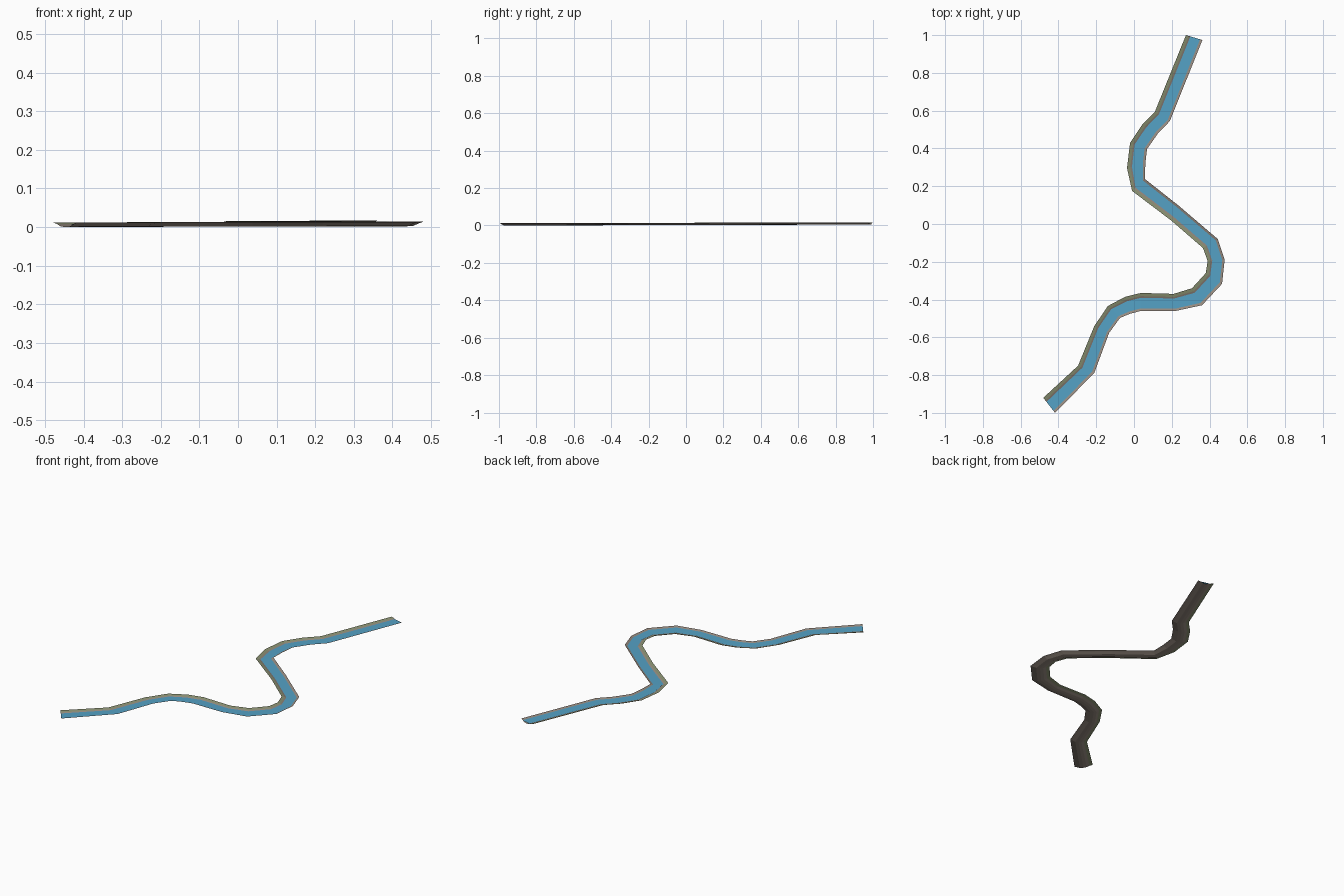
import bpy, bmesh

if "Cube" in bpy.data.objects:
    bpy.data.objects.remove(bpy.data.objects["Cube"])

# Left and right rims of the river, from the far end to the near end
LEFT = [(.275, 1), (.11, .593), (.042, .524), (-.021, .429), (-.037, .296), (-.01, .175),
        (.2, .016), (.365, -.127), (.39, -.196), (.38, -.26), (.307, -.34), (.21, -.37),
        (.037, -.365), (-.048, -.386), (-.138, -.434), (-.21, -.54), (-.296, -.75), (-.48, -.92)]
RIGHT = [(.362, .974), (.19, .545), (.127, .48), (.069, .397), (.06, .32), (.058, .238),
         (.233, .1), (.444, -.08), (.48, -.19), (.466, -.317), (.36, -.43), (.222, -.46),
         (.037, -.46), (-.02, -.475), (-.074, -.497), (-.132, -.577), (-.21, -.788), (-.418, -1)]


def material(name, color):
    m = bpy.data.materials.new(name)
    m.diffuse_color = (*color, 1)
    m.use_nodes = True
    m.node_tree.nodes["Principled BSDF"].inputs["Base Color"].default_value = m.diffuse_color
    return m


GRASS = material("olive grass", (.26, .29, .17))
EARTH = material("grey brown earth", (.30, .25, .21))
WATER = material("river blue", (.09, .36, .56))


def ribbon(name, profile, mats):
    """Sweep a profile of (fraction across, height) down the river."""
    bm = bmesh.new()
    rows = []
    for (ax, ay), (bx, by) in zip(LEFT, RIGHT):
        rise = .005 * ((ay + by) / 2 + .955) / 1.94
        rows.append([bm.verts.new((ax + (bx - ax) * t, ay + (by - ay) * t, z + rise))
                     for t, z in profile])
    for r, s in zip(rows, rows[1:]):
        for i in range(len(profile) - 1):
            f = bm.faces.new((r[i], s[i], s[i + 1], r[i + 1]))
            f.material_index = min(i, len(mats) - 1)
    me = bpy.data.meshes.new(name)
    bm.to_mesh(me)
    bm.free()
    for m in mats:
        me.materials.append(m)
    bpy.context.collection.objects.link(bpy.data.objects.new(name, me))


# Trough of banks and bed, then the water lying in it
ribbon("river_bed", [(0, .012), (.18, .008), (.33, .002), (.5, 0), (.7, .001), (.88, .008), (1, .012)],
       [GRASS, EARTH, EARTH, EARTH, EARTH, EARTH])
ribbon("water", [(.27, .0065), (.86, .0075)], [WATER])
